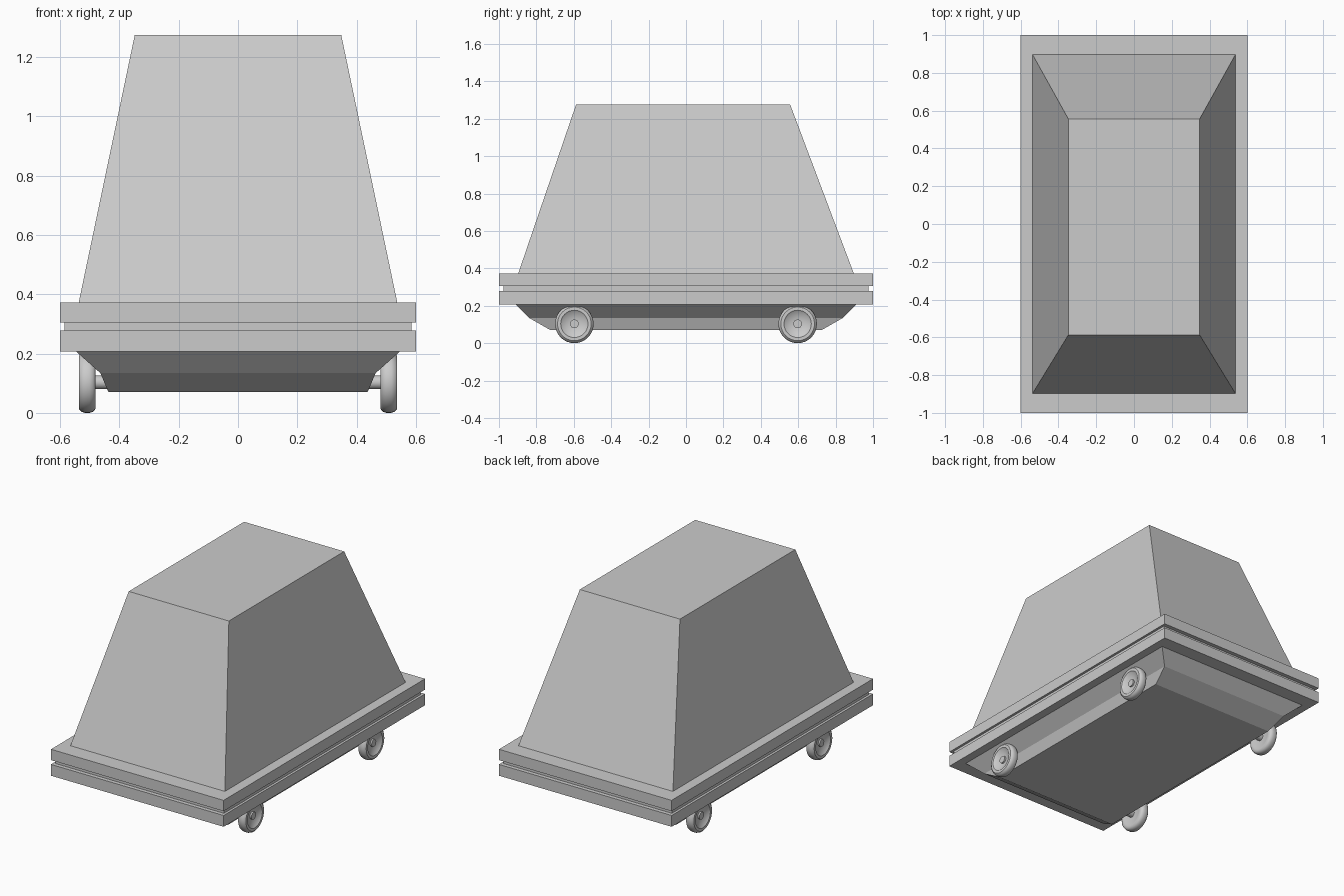
import bpy, bmesh, math

if "Cube" in bpy.data.objects:
    bpy.data.objects.remove(bpy.data.objects["Cube"])

grey = bpy.data.materials.new("light grey")
grey.diffuse_color = (0.6, 0.6, 0.6, 1)
grey.use_nodes = True
grey.node_tree.nodes["Principled BSDF"].inputs["Base Color"].default_value = grey.diffuse_color


def finish(name, bm, smooth=False):
    bmesh.ops.recalc_face_normals(bm, faces=bm.faces)
    mesh = bpy.data.meshes.new(name)
    bm.to_mesh(mesh)
    bm.free()
    obj = bpy.data.objects.new(name, mesh)
    bpy.context.collection.objects.link(obj)
    mesh.materials.append(grey)
    if smooth:
        bpy.ops.object.select_all(action='DESELECT')
        obj.select_set(True)
        bpy.context.view_layer.objects.active = obj
        bpy.ops.object.shade_smooth_by_angle(angle=math.radians(35))
    return obj


def loft(name, levels):
    """Stack of rectangles: (half width, y front, y back, z)."""
    bm = bmesh.new()
    rings = [[bm.verts.new(p) for p in ((-w, a, z), (w, a, z), (w, b, z), (-w, b, z))]
             for w, a, b, z in levels]
    bm.faces.new(rings[0])
    bm.faces.new(rings[-1])
    for lo, hi in zip(rings, rings[1:]):
        for i in range(4):
            j = (i + 1) % 4
            bm.faces.new((lo[i], lo[j], hi[j], hi[i]))
    return finish(name, bm)


def lathe(name, profile, y, z, side=1, steps=32):
    """Revolve (x, radius) points about an axis along x."""
    bm = bmesh.new()
    verts = [bm.verts.new((side * x, y, z + r)) for x, r in profile]
    edges = [bm.edges.new(e) for e in zip(verts, verts[1:])]
    bmesh.ops.spin(bm, geom=verts + edges, cent=(0, y, z), axis=(1, 0, 0),
                   angle=2 * math.pi, steps=steps)
    bmesh.ops.remove_doubles(bm, verts=bm.verts, dist=0.0003)
    return finish(name, bm, True)


# Sloped upper body, slightly longer at the rear slope
loft("upper_body", [(0.537, -0.897, 0.897, 0.373), (0.348, -0.588, 0.557, 1.275)])

# Deck slabs with a recessed strip between them
loft("upper_deck", [(0.6, -1, 1, 0.305), (0.6, -1, 1, 0.373)])
loft("deck_groove", [(0.585, -0.975, 0.975, 0.278), (0.585, -0.975, 0.975, 0.305)])
loft("lower_deck", [(0.6, -1, 1, 0.207), (0.6, -1, 1, 0.278)])

# Tapered underbody
loft("underbody", [(0.437, -0.725, 0.725, 0.07), (0.464, -0.837, 0.837, 0.134),
                   (0.546, -0.912, 0.912, 0.207)])

# Wheels with dished faces, and axles
WHEEL = [(0.484, 0), (0.484, 0.065), (0.480, 0.075), (0.481, 0.090), (0.488, 0.099),
         (0.500, 0.103), (0.517, 0.103), (0.529, 0.099), (0.536, 0.090),
         (0.536, 0.073), (0.531, 0.067), (0.517, 0.030), (0.517, 0)]
AXLE = [(-0.527, 0), (-0.527, 0.023), (0.527, 0.023), (0.527, 0)]
for end, y in (("front", -0.597), ("rear", 0.597)):
    lathe(end + "_axle", AXLE, y, 0.103, steps=24)
    for label, side in (("left", -1), ("right", 1)):
        lathe(f"{end}_{label}_wheel", WHEEL, y, 0.103, side)
